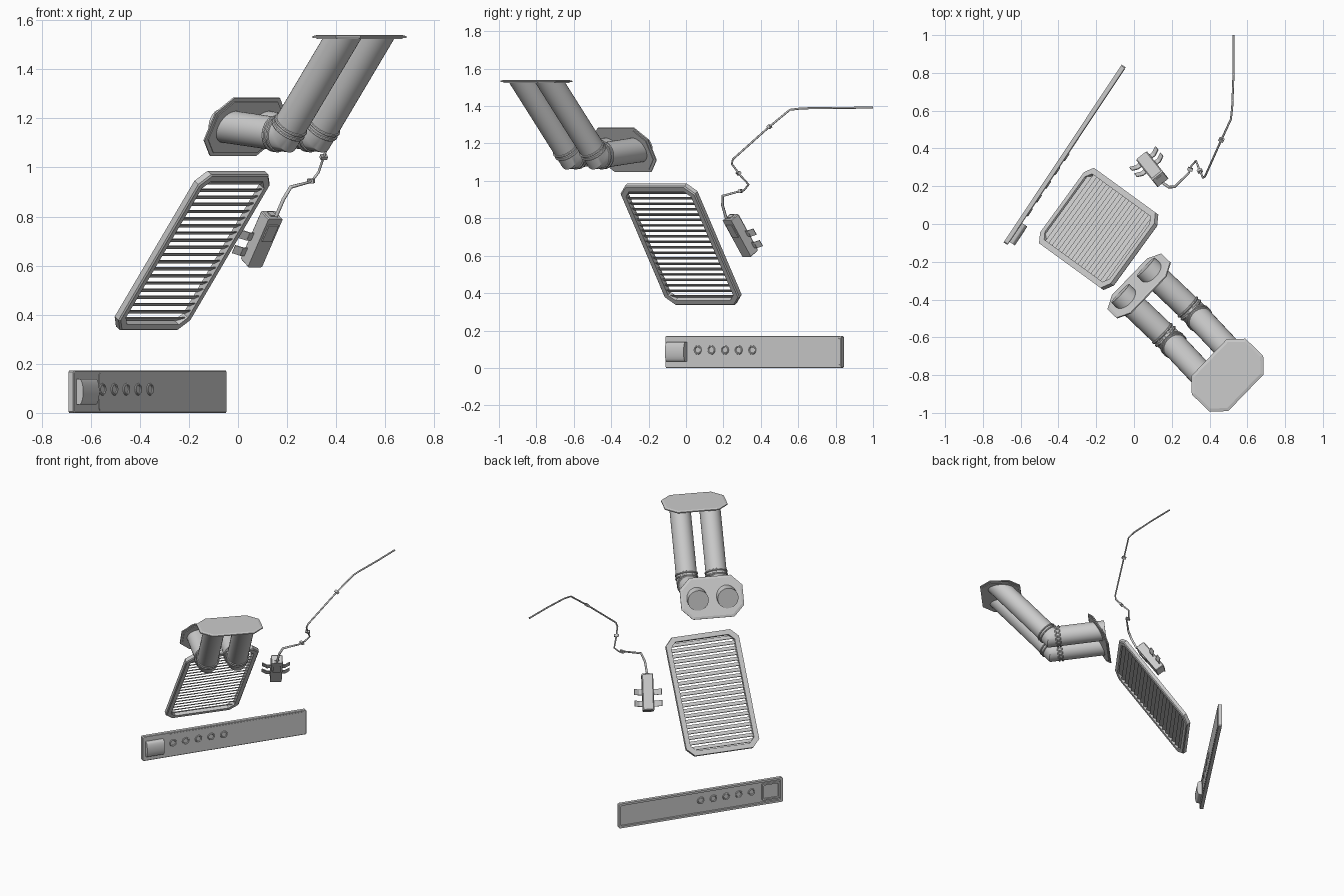
import bpy, bmesh
from math import sin, cos, pi, radians
from mathutils import Vector as V, Matrix

if "Cube" in bpy.data.objects:
    bpy.data.objects.remove(bpy.data.objects["Cube"])


def basis(x, y, origin):
    """Local frame from two axes and an origin."""
    x, y = V(x).normalized(), V(y).normalized()
    m = Matrix((x, y, x.cross(y))).transposed().to_4x4()
    return Matrix.Translation(origin) @ m


def finish(name, bm, m=Matrix(), smooth=False):
    bmesh.ops.recalc_face_normals(bm, faces=bm.faces)
    me = bpy.data.meshes.new(name)
    bm.to_mesh(me)
    bm.free()
    ob = bpy.data.objects.new(name, me)
    bpy.context.collection.objects.link(ob)
    ob.matrix_world = m
    if smooth:
        bpy.ops.object.select_all(action='DESELECT')
        ob.select_set(True)
        bpy.context.view_layer.objects.active = ob
        bpy.ops.object.shade_smooth_by_angle(angle=radians(35))
    return ob


def box(bm, c, s, rot=Matrix()):
    m = Matrix.Translation(c) @ rot @ Matrix.Diagonal((*s, 1))
    return bmesh.ops.create_cube(bm, size=1, matrix=m)['verts']


def skin(bm, loops, cap=True, closed=False):
    """Join equal-length point loops with quads."""
    rings = [[bm.verts.new(p) for p in lp] for lp in loops]
    pairs = list(zip(rings, rings[1:])) + ([(rings[-1], rings[0])] if closed else [])
    for a, b in pairs:
        for i in range(len(a)):
            j = (i + 1) % len(a)
            bm.faces.new((a[i], a[j], b[j], b[i]))
    if cap and not closed:
        bm.faces.new(rings[0])
        bm.faces.new(rings[-1])


def chamfered(hx, hy, c, z):
    return [V((x, y, z)) for x, y in (
        (hx, c - hy), (hx, hy - c), (hx - c, hy), (c - hx, hy),
        (-hx, hy - c), (-hx, c - hy), (c - hx, -hy), (hx - c, -hy))]


def torus(bm, m, R, r, n=24, k=8):
    skin(bm, [[m @ V(((R + r * cos(b)) * cos(a), (R + r * cos(b)) * sin(a), r * sin(b)))
               for b in (2 * pi * j / k for j in range(k))]
              for a in (2 * pi * i / n for i in range(n))], closed=True)


# control panel: shell with recessed back, raised front field
d = V((0.5536, 0.833, 0))
pm = basis(d, (0, 0, 1), (-0.3675, 0.366, 0.086))
bm = bmesh.new()
skin(bm, [chamfered(0.55, 0.072, 0.006, 0.002), chamfered(0.55, 0.072, 0.006, -0.0125),
          chamfered(0.565, 0.086, 0.006, -0.0125), chamfered(0.565, 0.086, 0.006, 0.01),
          chamfered(0.562, 0.083, 0.006, 0.0125)])
finish('control_panel', bm, pm)
bm = bmesh.new()
skin(bm, [[p + V((0.0875, 0, 0)) for p in chamfered(0.4675, 0.076, 0.008, z)] for z in (0.01, 0.0145)])
finish('panel_field', bm, pm)

# button rings, front and back
bm = bmesh.new()
for i in range(5):
    for z in (0.0145, 0.002):
        torus(bm, Matrix.Translation((-0.355 + 0.0875 * i, 0.01, z)), 0.02, 0.005)
finish('button_rings', bm, pm, True)

# curved switch and its housing behind
bm = bmesh.new()
arc = [(-0.052, 0.01)] + [(0.052 * sin(a), 0.028 + 0.018 * cos(a))
                          for a in (radians(-90 + 15 * i) for i in range(13))] + [(0.052, 0.01)]
skin(bm, [[V((x, y, z)) for y, z in arc] for x in (-0.545, -0.425)])
finish('rocker_switch', bm, pm, True)
bm = bmesh.new()
skin(bm, [[p + V((-0.485, 0, 0)) for p in chamfered(h, h - 0.002, 0.004, z)]
          for h, z in ((0.06, 0.005), (0.06, -0.011), (0.05, -0.011), (0.05, 0.0))])
finish('switch_housing', bm, pm)

# slanted grille frame
th = radians(54)
a, h = V((0.588, 0.809, 0)), V((0.809, -0.588, 0))
gm = basis(a, h * cos(th) + V((0, 0, sin(th))), (-0.185, -0.0275, 0.66))
bm = bmesh.new()
skin(bm, [chamfered(0.247, 0.392, 0.05, -0.015), chamfered(0.247, 0.392, 0.05, 0.009),
          chamfered(0.241, 0.386, 0.048, 0.015), chamfered(0.215, 0.36, 0.035, 0.015),
          chamfered(0.215, 0.36, 0.035, -0.015)], closed=True)
finish('grille_frame', bm, gm)

# louvre slats
bm = bmesh.new()
for i in range(20):
    y = -0.342 + 0.036 * i
    box(bm, (0, y, 0), (0.434 if abs(y) < 0.32 else 0.41, 0.029, 0.004), Matrix.Rotation(radians(34), 4, 'X'))
finish('grille_slats', bm, gm)

# duct flanges
u, v, up = V((0.695, 0.72, 0)), V((0.72, -0.695, 0)), V((0, 0, 1))
top, low = V((0.495, -0.80, 1.532)), V((0.027, -0.328, 1.166))
for name, c, y in (('upper_flange', top, v), ('lower_flange', low, v * 0.5 + up * 0.866)):
    bm = bmesh.new()
    skin(bm, [chamfered(0.19, 0.12, 0.063, 0.008), chamfered(0.19, 0.12, 0.063, 0.004),
              chamfered(0.205, 0.135, 0.07, 0.004), chamfered(0.205, 0.135, 0.07, -0.003),
              chamfered(0.19, 0.12, 0.063, -0.007)])
    finish(name, bm, basis(u, y, c))

# twin elbow ducts with bead joints
R = 0.068
elbow = V((0.2575, -0.5475, 1.132))
for side, name in ((-1, 'left_duct'), (1, 'right_duct')):
    o = u * 0.097 * side
    t, e, l = top + o, elbow + o, low + o
    d1, d2 = (e - l).normalized(), (t - e).normalized()
    dm = (d1 + d2).normalized()
    p1, p2 = e - d1 * 0.055, e + d2 * 0.055
    bm = bmesh.new()
    rings = []
    for c, dr, n in ((l - d1 * 0.045, d1, d1), (p1, d1, d1), (e, d1, dm), (p2, d2, d2), (t, d2, up)):
        e2, lp = dr.cross(u).normalized(), []
        for i in range(32):
            q = u * R * cos(pi * i / 16) + e2 * R * sin(pi * i / 16)
            lp.append(c + q - dr * (q.dot(n) / dr.dot(n)))
        rings.append(lp)
    skin(bm, rings)
    for c, n in ((p1, d1), (p1 + d1 * 0.022, d1), (p2, d2), (p2 - d2 * 0.022, d2)):
        torus(bm, basis(u, n.cross(u), c), R, 0.007, 32)
    finish(name, bm, Matrix(), True)

# control box with cover, step and side tabs
W, H = V((0.78, 0.62, 0)), V((0.62, -0.78, 0))
bt = radians(55)
cm = basis(W, H * cos(bt) + up * sin(bt), (0.095, 0.292, 0.71))   # local -z faces up and back
bm = bmesh.new()
skin(bm, [chamfered(0.037, 0.12, 0.004, 0.032), chamfered(0.037, 0.12, 0.004, -0.025),
          chamfered(0.031, 0.114, 0.004, -0.032)])
box(bm, (0, 0.05, 0.033), (0.05, 0.08, 0.01))
box(bm, (0, 0.118, 0), (0.03, 0.012, 0.03))
finish('control_box', bm, cm)
bm = bmesh.new()
for s in (-1, 1):
    for y in (0.0, -0.075):
        box(bm, (s * 0.047, y, -0.015), (0.026, 0.038, 0.005))
        box(bm, (s * 0.073, y, -0.024), (0.036, 0.038, 0.005), Matrix.Rotation(s * radians(30), 4, 'Y'))
finish('box_tabs', bm, cm)

# cable
pts = [(0.155, 0.215, 0.80), (0.185, 0.195, 0.87), (0.215, 0.197, 0.92), (0.29, 0.27, 0.94),
       (0.305, 0.31, 0.95), (0.328, 0.335, 0.98), (0.345, 0.29, 1.03), (0.365, 0.245, 1.09),
       (0.375, 0.25, 1.115), (0.46, 0.44, 1.285), (0.513, 0.555, 1.38), (0.52, 0.62, 1.388),
       (0.527, 0.8, 1.39), (0.527, 1.0, 1.392)]
cu = bpy.data.curves.new('cable', 'CURVE')
cu.dimensions, cu.bevel_depth, cu.bevel_resolution, cu.use_fill_caps = '3D', 0.006, 2, True
sp = cu.splines.new('POLY')
sp.points.add(len(pts) - 1)
for i, p in enumerate(pts):
    sp.points[i].co = (*p, 1)
    sp.points[i].radius = 1.25 if i < 3 else 0.9
bpy.context.collection.objects.link(bpy.data.objects.new('cable', cu))

# cable clips
bm = bmesh.new()
for i, f in ((3, 0.5), (6, 0.2), (9, 0.05)):
    p, q = V(pts[i]), V(pts[i + 1])
    rot = (q - p).to_track_quat('Z', 'Y').to_matrix().to_4x4()
    box(bm, p.lerp(q, f), (0.028, 0.018, 0.016), rot)
finish('cable_clips', bm)
